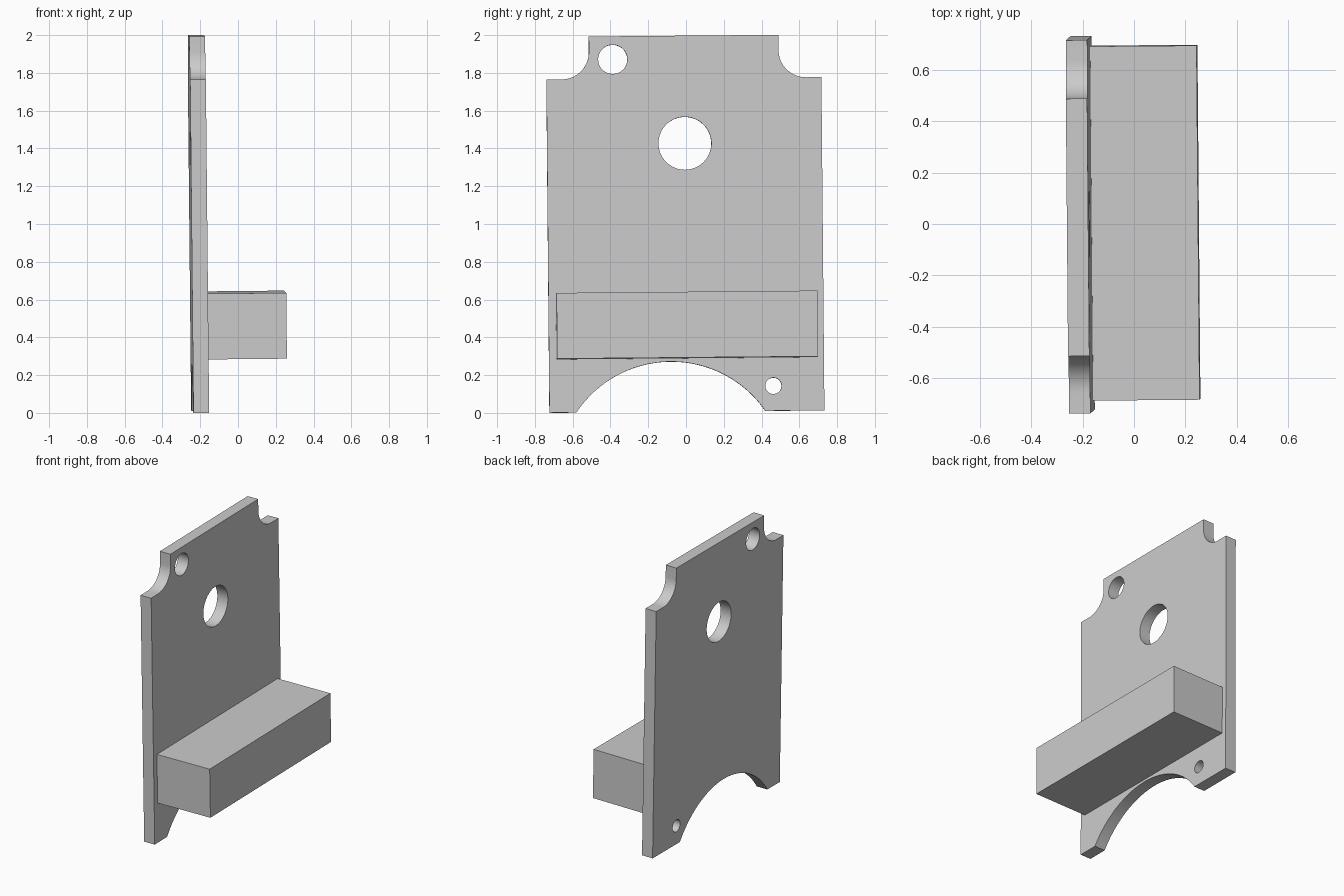
import bpy, bmesh
from math import sin, cos, pi, asin, sqrt
from mathutils import Matrix, Vector

if "Cube" in bpy.data.objects:
    bpy.data.objects.remove(bpy.data.objects["Cube"])

THICK = 0.083

# Shared frame: profile x -> world y, profile y -> world z, normal -> world x (slightly tilted)
across = Vector((-0.0085, 1, 0.009)).normalized()
up = Vector((-0.0098, -0.009, 1))
up = (up - across * up.dot(across)).normalized()
out = across.cross(up)
frame = Matrix((across, up, out)).transposed().to_4x4()
frame.translation = (-0.159, 0.005, 0.0072)


def arc(cx, cy, r, a0, a1, n):
    return [(cx + r * cos(a0 + (a1 - a0) * i / n), cy + r * sin(a0 + (a1 - a0) * i / n))
            for i in range(n + 1)]


def circle(cx, cy, r, n=64):
    return arc(cx, cy, r, 0, 2 * pi, n)[:-1]


def sheet(name, loops, z0, z1):
    """Extrude closed outlines (inner loops become holes) from z0 to z1."""
    cu = bpy.data.curves.new(name, 'CURVE')
    cu.dimensions = '2D'
    cu.fill_mode = 'BOTH'
    cu.extrude = (z1 - z0) / 2
    for pts in loops:
        sp = cu.splines.new('POLY')
        sp.points.add(len(pts) - 1)
        for p, (x, y) in zip(sp.points, pts):
            p.co = (x, y, 0, 1)
        sp.use_cyclic_u = True
    ob = bpy.data.objects.new(name, cu)
    bpy.context.collection.objects.link(ob)
    bpy.ops.object.select_all(action='DESELECT')
    ob.select_set(True)
    bpy.context.view_layer.objects.active = ob
    bpy.ops.object.convert(target='MESH')
    ob = bpy.context.object
    bm = bmesh.new()
    bm.from_mesh(ob.data)
    bmesh.ops.remove_doubles(bm, verts=bm.verts, dist=1e-5)
    bmesh.ops.translate(bm, verts=bm.verts, vec=(0, 0, (z0 + z1) / 2))
    bmesh.ops.recalc_face_normals(bm, faces=bm.faces)
    bm.to_mesh(ob.data)
    bm.free()
    ob.matrix_world = frame
    bpy.ops.object.shade_smooth_by_angle(angle=pi / 6)
    return ob


# Plate outline: bottom arch, then filleted corner notches on both sides
W, TOP, NOTCH_W, NOTCH_Z, FILLET = 0.728, 1.99, 0.502, 1.764, 0.145
half, rise, mid = 0.5, 0.265, -0.085
R = (half ** 2 + rise ** 2) / (2 * rise)
a = asin(half / R)
arch = arc(mid, rise - R, R, pi / 2 + a, pi / 2 - a, 48)
notch = arc(NOTCH_W + FILLET, NOTCH_Z + FILLET, FILLET, 1.5 * pi, pi, 16)
right = [(W, 0), (W, NOTCH_Z)] + notch + [(NOTCH_W, TOP)]
left = [(-x, y) for x, y in reversed(right)]
outline = arch + right + left

# Plate with its three round holes
holes = [circle(0.002, 1.42, 0.14), circle(-0.376, 1.868, 0.077), circle(0.459, 0.132, 0.043)]
sheet("mounting_plate", [outline] + holes, -THICK, 0)

# Shelf block standing out from the plate
sheet("shelf_block", [[(-0.688, 0.282), (0.693, 0.282), (0.693, 0.63), (-0.688, 0.63)]],
      -0.01, 0.415)
